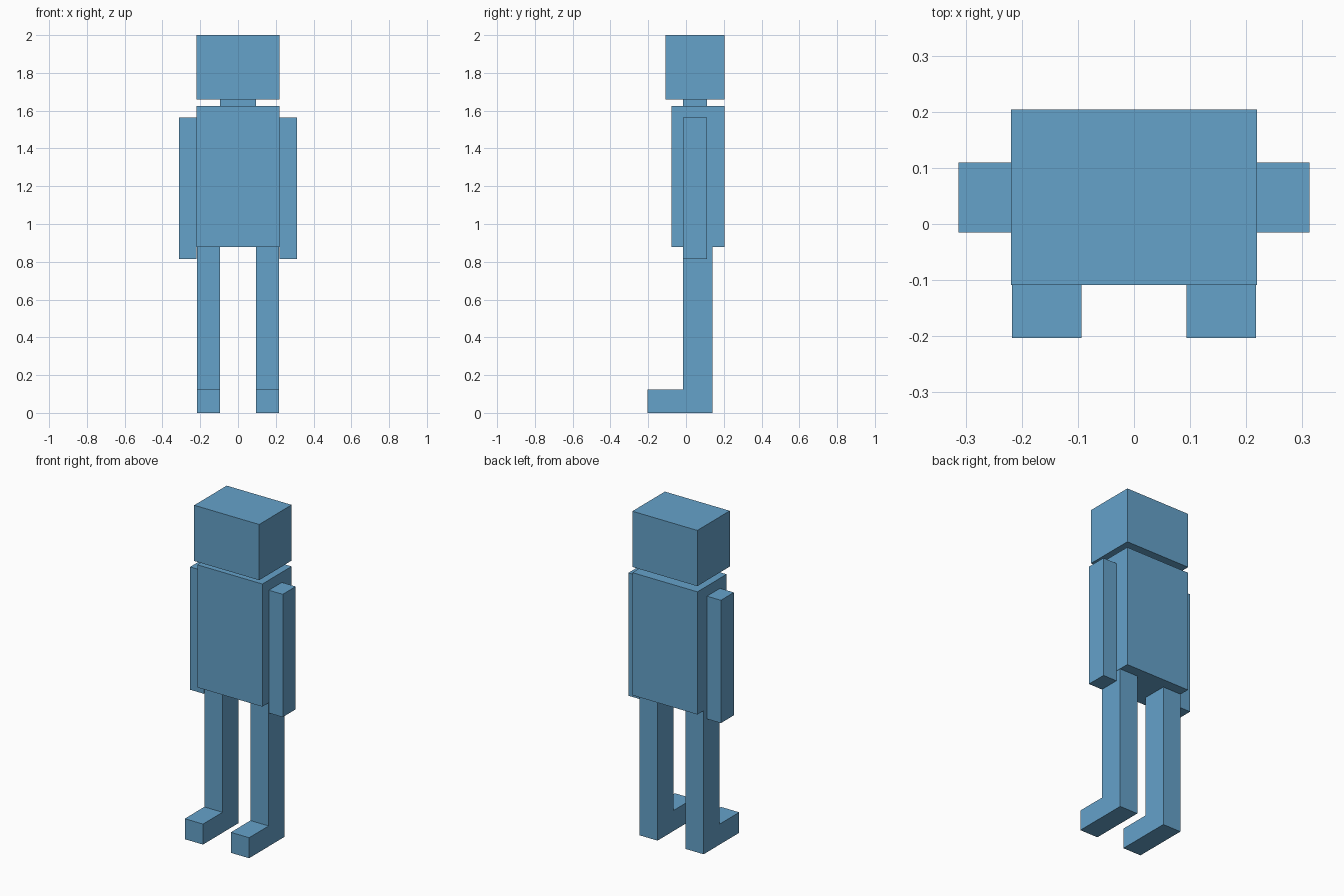
import bpy

if "Cube" in bpy.data.objects:
    bpy.data.objects.remove(bpy.data.objects["Cube"])

blue = bpy.data.materials.new("soft_blue")
blue.diffuse_color = (0.13, 0.36, 0.59, 1)
blue.use_nodes = True
blue.node_tree.nodes["Principled BSDF"].inputs["Base Color"].default_value = blue.diffuse_color


def prism(name, profile, x0, x1):
    """Extrude a (y, z) profile, counter-clockwise seen from +x, from x0 to x1."""
    n = len(profile)
    verts = [(x, y, z) for x in (x0, x1) for y, z in profile]
    faces = [tuple(reversed(range(n))), tuple(range(n, 2 * n))]
    faces += [(i, (i + 1) % n, n + (i + 1) % n, n + i) for i in range(n)]
    mesh = bpy.data.meshes.new(name)
    mesh.from_pydata(verts, [], faces)
    mesh.materials.append(blue)
    obj = bpy.data.objects.new(name, mesh)
    bpy.context.collection.objects.link(obj)
    return obj


def box(name, x0, x1, y0, y1, z0, z1):
    return prism(name, [(y0, z0), (y1, z0), (y1, z1), (y0, z1)], x0, x1)


# Head, neck and torso
box("head", -0.219, 0.219, -0.109, 0.204, 1.66, 2.0)
box("neck", -0.094, 0.094, -0.015, 0.11, 1.625, 1.66)
box("torso", -0.219, 0.219, -0.078, 0.203, 0.877, 1.625)

# L-shaped leg with a foot pointing forward
leg_profile = [(-0.203, 0), (0.14, 0), (0.14, 0.877),
               (-0.015, 0.877), (-0.015, 0.125), (-0.203, 0.125)]

# Paired limbs
for side, s in (("left", 1), ("right", -1)):
    ax = sorted((s * 0.219, s * 0.3125))
    box(side + "_arm", *ax, -0.015, 0.11, 0.814, 1.563)
    lx = sorted((s * 0.094, s * 0.217))
    prism(side + "_leg", leg_profile, *lx)
